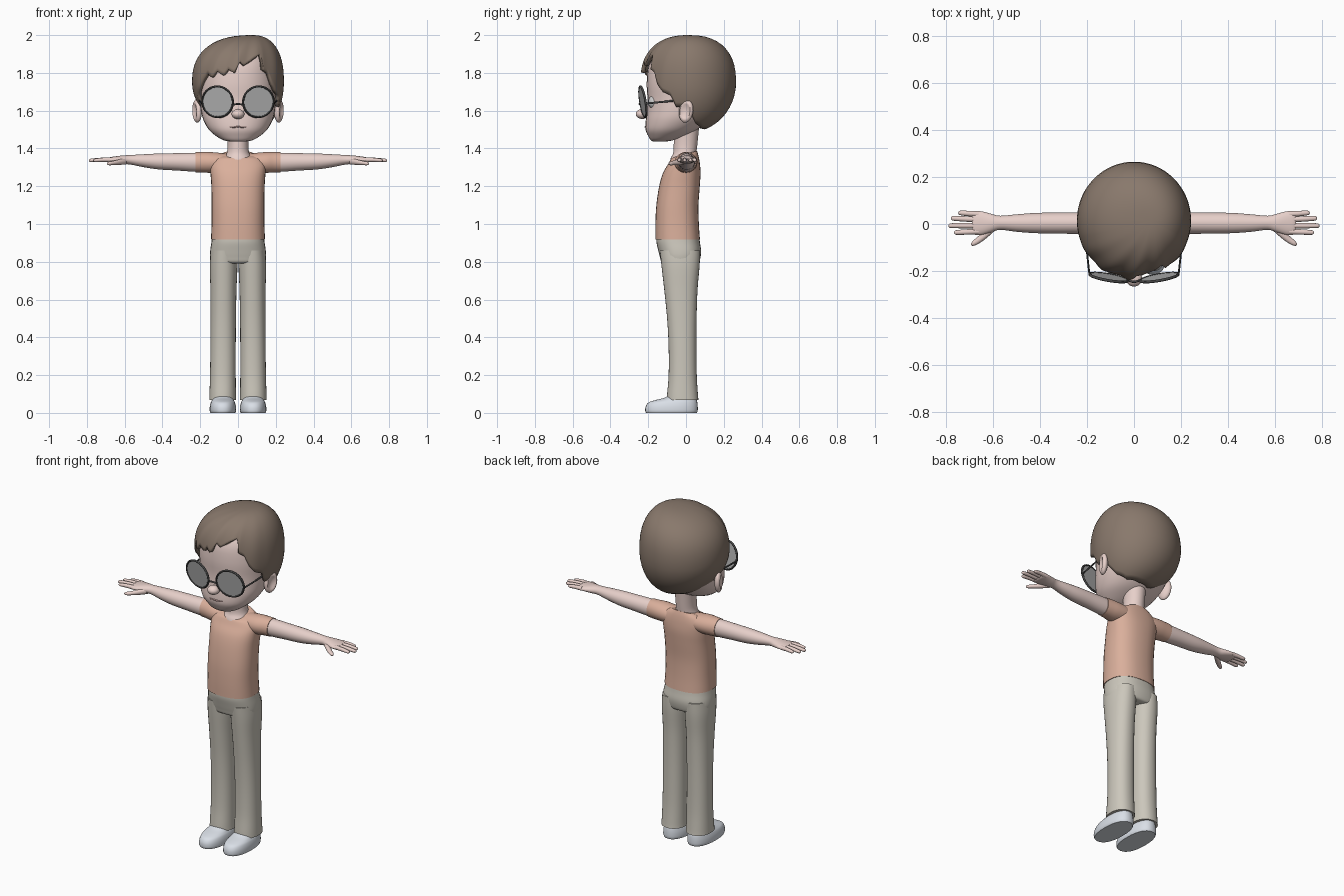
import bpy, bmesh
from math import sin, cos, pi, radians, acos, copysign
from mathutils import Matrix, Vector

if "Cube" in bpy.data.objects:
    bpy.data.objects.remove(bpy.data.objects["Cube"])

COL = dict(skin=(.80, .63, .59), hair=(.25, .19, .15), shirt=(.70, .43, .33), pants=(.60, .57, .50),
           shoe=(.70, .74, .80), frame=(.06, .06, .06), lens=(.45, .45, .45), white=(.85, .85, .85),
           lip=(.55, .36, .34))
mats = {}
for key, c in COL.items():
    mats[key] = bpy.data.materials.new(key)
    mats[key].diffuse_color = (*c, 1)


def finish(name, bm, mat, mirror=False):
    me = bpy.data.meshes.new(name)
    bm.to_mesh(me)
    bm.free()
    for p in me.polygons:
        p.use_smooth = True
    me.set_sharp_from_angle(angle=radians(45))
    me.materials.append(mats[mat])
    ob = bpy.data.objects.new(name, me)
    bpy.context.collection.objects.link(ob)
    if mirror:
        ob.modifiers.new("Mirror", 'MIRROR').use_mirror_merge = False
    return ob


def smooth_sections(secs, steps):
    """Catmull-Rom interpolation between cross-sections."""
    out = []
    for i in range(len(secs) - 1):
        q = [secs[max(0, min(len(secs) - 1, i + d))] for d in (-1, 0, 1, 2)]
        for s in range(steps):
            t = s / steps
            out.append([.5 * (2 * b + (c - a) * t + (2 * a - 5 * b + 4 * c - d) * t * t
                              + (3 * b - a - 3 * c + d) * t ** 3) for a, b, c, d in zip(*q)])
    return out + [list(secs[-1])]


def loft(name, secs, mat, axis='z', mirror=False, seg=32, p=2.0, steps=4):
    """Sections are (position, centre a, centre b, radius a, radius b, tilt)."""
    secs = [tuple(s) + (0,) * (6 - len(s)) for s in secs]
    bm = bmesh.new()
    rings = []
    for t, a, b, ra, rb, tilt in smooth_sections(secs, steps):
        ring = []
        for i in range(seg):
            c, s = cos(2 * pi * i / seg), sin(2 * pi * i / seg)
            u = a + ra * copysign(abs(c) ** (2 / p), c)
            v = b + rb * copysign(abs(s) ** (2 / p), s)
            w = t + tilt * s
            ring.append(bm.verts.new({'z': (u, v, w), 'x': (w, u, v), 'y': (u, w, v)}[axis]))
        rings.append(ring)
    for r0, r1 in zip(rings, rings[1:]):
        for i in range(seg):
            j = (i + 1) % seg
            bm.faces.new((r0[i], r0[j], r1[j], r1[i]))
    bm.faces.new(rings[0])
    bm.faces.new(rings[-1])
    bmesh.ops.recalc_face_normals(bm, faces=bm.faces)
    return finish(name, bm, mat, mirror)


def span(z, cx, rx, y0, y1, tilt=0):
    return (z, cx, (y0 + y1) / 2, rx, (y1 - y0) / 2, tilt)


def ball(name, loc, size, mat, mirror=False, rot=Matrix(), dish=0):
    bm = bmesh.new()
    bmesh.ops.create_uvsphere(bm, u_segments=32, v_segments=20, radius=1)
    for v in bm.verts:          # optional hollow on the +x side
        if v.co.x > 0:
            v.co.x -= dish * max(0, 1 - 1.9 * (v.co.y ** 2 + v.co.z ** 2))
    bm.transform(Matrix.Translation(loc) @ rot @ Matrix.Diagonal((*size, 1)))
    return finish(name, bm, mat, mirror)


# Head and neck
loft("head", [span(*s) for s in [
    (1.436, 0, .03, -.17, -.11), (1.443, 0, .075, -.186, -.07), (1.465, 0, .115, -.2, -.01),
    (1.50, 0, .155, -.214, .06), (1.55, 0, .183, -.213, .12), (1.60, 0, .196, -.207, .165),
    (1.66, 0, .202, -.204, .195), (1.75, 0, .206, -.208, .215), (1.85, 0, .19, -.195, .205),
    (1.92, 0, .14, -.14, .15), (1.95, 0, .05, -.05, .06)]], "skin", p=2.15)
loft("neck", [span(*s) for s in [(1.30, 0, .085, -.09, .06), (1.345, 0, .075, -.082, .055),
     (1.375, 0, .06, -.068, .055), (1.42, 0, .055, -.065, .06), (1.52, 0, .06, -.06, .07)]], "skin")

# Face details
ball("nose", (0, -.232, 1.582), (.034, .034, .026), "skin")
ball("ear", (.217, 0, 1.598), (.022, .04, .062), "skin", True,
     Matrix.Rotation(radians(-22), 4, 'Z') @ Matrix.Rotation(radians(-8), 4, 'X'), dish=.8)
ball("eye", (.085, -.165, 1.645), (.038, .035, .038), "white", True)
loft("mouth", [(-.055, -.204, 1.517, .003, .002), (-.03, -.211, 1.513, .005, .004),
               (0, -.214, 1.514, .006, .004), (.03, -.211, 1.513, .005, .004),
               (.055, -.204, 1.517, .003, .002)], "lip", 'x', seg=10)

# Hair cap: sweeps from the crown to a jagged hem, given as (angle from front, height)
HEM = [(-180, 1.50), (-130, 1.505), (-105, 1.53), (-95, 1.57), (-88, 1.62), (-72, 1.62), (-67, 1.68),
       (-58, 1.72), (-50, 1.765), (-43, 1.80), (-35, 1.775), (-28, 1.81), (-19, 1.785), (-14, 1.82),
       (-5, 1.80), (2, 1.86), (8, 1.84), (20, 1.88), (31, 1.90), (34, 1.82), (42, 1.80), (48, 1.74),
       (56, 1.70), (67, 1.68), (72, 1.62), (88, 1.62), (95, 1.57), (105, 1.53), (130, 1.505), (180, 1.50)]


def hem(deg):
    for (a, za), (b, zb) in zip(HEM, HEM[1:]):
        if a <= deg <= b:
            return za + (zb - za) * (deg - a) / (b - a)


def hair_cap():
    bm = bmesh.new()
    n, rows, mid = 180, 20, 1.75
    grid = []
    for k in range(1, rows + 1):
        row = []
        for i in range(n):
            deg = -180 + 360 * i / n
            dz = hem(deg) - mid
            up = dz > 0
            end = acos((dz / .25) ** 1.2) if up else acos(dz / .265)
            phi = end * k / rows
            c, s = cos(phi), sin(phi)
            z = mid + (.25 * c ** (1 / 1.2) if c > 0 else .265 * c)
            r = s ** (1 / 1.2) if c > 0 else s
            # soft locks over the fringe
            front = max(0, 1 - abs(deg) / 75)
            lock = 1 + .03 * front * r * sin(radians(deg * 12 + 140 * k / rows))
            th = radians(deg)
            row.append(bm.verts.new((.075 * (1 - r) + .243 * r * lock * sin(th),
                                     .015 - .25 * r * lock * cos(th), z)))
        grid.append(row)
    crown = bm.verts.new((.075, .015, mid + .25))
    for i in range(n):
        j = (i + 1) % n
        bm.faces.new((crown, grid[0][i], grid[0][j]))
        for a, b in zip(grid, grid[1:]):
            bm.faces.new((a[i], b[i], b[j], a[j]))
    ob = finish("hair", bm, "hair")
    mod = ob.modifiers.new("Thickness", 'SOLIDIFY')
    mod.thickness, mod.offset = .022, -1


hair_cap()

# Glasses: tilted round lenses with wire rims, bridge and temples
place = (Matrix.Translation((.108, -.228, 1.647)) @ Matrix.Rotation(radians(10), 4, 'Z')
         @ Matrix.Rotation(radians(99), 4, 'X'))
bm = bmesh.new()
bmesh.ops.create_cone(bm, cap_ends=True, segments=40, radius1=.08, radius2=.08, depth=.006)
bm.transform(place)
finish("lens", bm, "lens", True)
bm = bmesh.new()
ringv = [[bm.verts.new(place @ Vector(((.082 + .006 * cos(v)) * cos(u), (.082 + .006 * cos(v)) * sin(u),
          .006 * sin(v)))) for v in (2 * pi * j / 8 for j in range(8))] for u in (2 * pi * i / 40 for i in range(40))]
for i in range(40):
    for j in range(8):
        a, b, k = ringv[i], ringv[(i + 1) % 40], (j + 1) % 8
        bm.faces.new((a[j], b[j], b[k], a[k]))
finish("lens_rim", bm, "frame", True)
loft("bridge", [(-.03, -.238, 1.63, .005, .005), (0, -.246, 1.636, .005, .005),
                (.03, -.238, 1.63, .005, .005)], "frame", 'x', seg=10)
loft("temple", [(-.212, .19, 1.638, .004, .005), (-.12, .2, 1.647, .004, .005),
                (-.02, .208, 1.657, .004, .005)], "frame", 'y', True, seg=8)

# Shirt body and sleeves
loft("shirt_body", [span(*s) for s in [
    (.917, 0, .143, -.162, .074), (1.0, 0, .14, -.162, .068), (1.1, 0, .14, -.157, .066),
    (1.2, 0, .141, -.142, .073), (1.27, 0, .146, -.122, .077), (1.32, 0, .148, -.095, .073, .003),
    (1.352, 0, .125, -.082, .066, .01), (1.368, 0, .085, -.078, .058, .02)]], "shirt", p=2.4)
loft("sleeve", [(.05, 0, 1.325, .055, .045), (.10, 0, 1.325, .06, .052), (.15, 0, 1.326, .06, .055),
                (.19, .003, 1.327, .054, .054), (.225, .004, 1.327, .05, .053)], "shirt", 'x', True)

# Arms, hands and fingers
loft("arm", [(.15, .004, 1.327, .046, .05), (.23, .004, 1.327, .046, .05), (.32, .004, 1.329, .045, .046),
             (.42, .004, 1.331, .043, .042), (.5, .004, 1.335, .037, .034), (.57, .005, 1.34, .03, .025),
             (.61, .004, 1.34, .04, .023), (.65, .004, 1.34, .05, .018), (.68, .004, 1.339, .049, .014),
             (.69, .004, 1.339, .035, .008)], "skin", 'x', True)
for name, y0, y1, tip in [("little_finger", .042, .047, .748), ("ring_finger", .019, .024, .779),
                          ("middle_finger", -.007, -.007, .79), ("index_finger", -.032, -.036, .766)]:
    loft(name, [(.66, y0, 1.34, .012, .012), ((.66 + tip) / 2, (y0 + y1) / 2, 1.34, .0115, .011),
                (tip - .012, y1, 1.337, .01, .009), (tip - .003, y1, 1.337, .007, .006),
                (tip, y1, 1.337, .002, .002)], "skin", 'x', True, seg=12)
loft("thumb", [(.59, -.012, 1.333, .015, .017), (.63, -.043, 1.327, .019, .015),
               (.665, -.07, 1.322, .016, .011), (.685, -.082, 1.32, .011, .009),
               (.694, -.086, 1.32, .003, .003)], "skin", 'x', True, seg=14)

# Trousers
loft("trouser_hips", [span(*s) for s in [
    (.79, 0, .10, -.10, .05), (.797, 0, .14, -.128, .068), (.825, 0, .148, -.138, .077),
    (.86, 0, .147, -.147, .08), (.9, 0, .141, -.156, .074), (.93, 0, .137, -.157, .07)]], "pants", p=2.4)
loft("trouser_leg", [span(*s) for s in [
    (.068, .081, .071, -.102, .066), (.1, .081, .07, -.1, .063), (.2, .08, .068, -.092, .057),
    (.35, .079, .067, -.092, .055), (.5, .078, .067, -.1, .056), (.65, .077, .069, -.115, .061),
    (.78, .076, .073, -.13, .072), (.86, .075, .068, -.138, .075)]], "pants", mirror=True, p=2.2)

# Shoes
loft("shoe", [span(*s) for s in [
    (0, .08, .066, -.212, .058), (.012, .08, .07, -.216, .062), (.035, .08, .069, -.213, .062),
    (.055, .08, .064, -.198, .06), (.067, .08, .058, -.165, .057), (.08, .08, .053, -.115, .053),
    (.1, .08, .05, -.08, .05)]], "shoe", mirror=True, p=2.3)

for m in bpy.data.materials:
    if m.users and not m.is_grease_pencil:
        m.use_nodes = True
        m.node_tree.nodes["Principled BSDF"].inputs["Base Color"].default_value = m.diffuse_color
